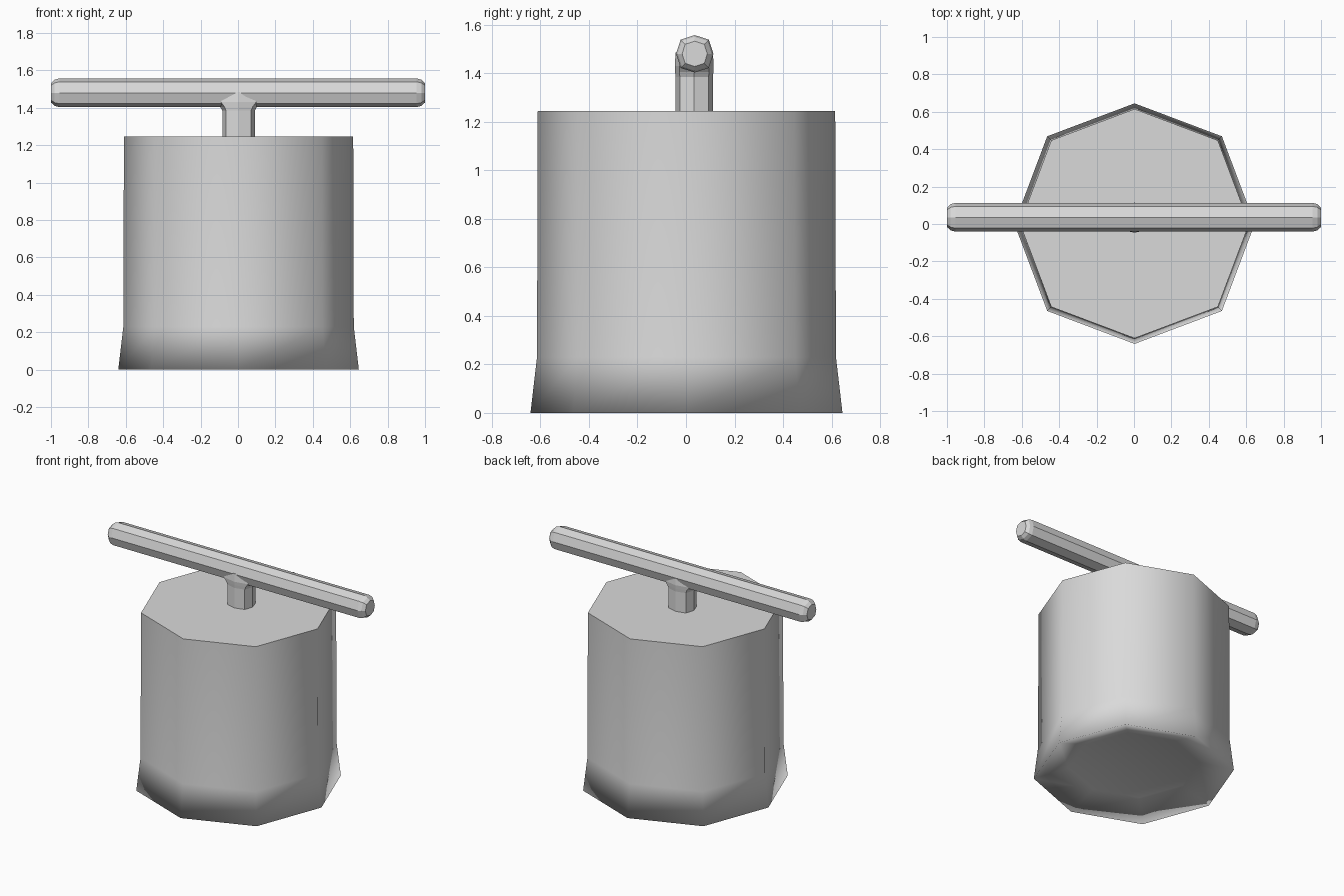
import bpy
from math import cos, sin, tau

cube = bpy.data.objects.get("Cube")
if cube:
    bpy.data.objects.remove(cube, do_unlink=True)

SIDES = 8

# One plain grey for every part
grey = bpy.data.materials.new("light_grey")
grey.use_nodes = True
colour = (0.7, 0.7, 0.7, 1)
grey.diffuse_color = colour
bsdf = next(n for n in grey.node_tree.nodes if n.type == "BSDF_PRINCIPLED")
bsdf.inputs["Base Color"].default_value = colour


def loft(name, rings, place, location, diagonal, smooth=False):
    """Octagonal loft: rings are (height, radius a, radius b);
    diagonal widens every second corner."""
    verts = []
    for h, a, b in rings:
        for i in range(SIDES):
            k = diagonal if i % 2 else 1
            verts.append(place(k * a * cos(tau * i / SIDES), k * b * sin(tau * i / SIDES), h))
    faces = [(r * SIDES + i, r * SIDES + (i + 1) % SIDES,
              (r + 1) * SIDES + (i + 1) % SIDES, (r + 1) * SIDES + i)
             for r in range(len(rings) - 1) for i in range(SIDES)]
    last = (len(rings) - 1) * SIDES
    faces += [tuple(reversed(range(SIDES))), tuple(range(last, last + SIDES))]
    mesh = bpy.data.meshes.new(name)
    mesh.from_pydata(verts, [], faces)
    mesh.materials.append(grey)
    for face in mesh.polygons:
        face.use_smooth = smooth
    obj = bpy.data.objects.new(name, mesh)
    obj.location = location
    bpy.context.collection.objects.link(obj)
    return obj


def upright(a, b, h):
    return (a, b, h)


def sideways(a, b, h):
    return (h, a, b)


# Drum: shallow dished base, flared foot, straight wall, crisp top rim
drum = loft("drum", [(0.07, 0.42, 0.42), (0, 0.643, 0.643), (0.23, 0.616, 0.616),
                     (1.245, 0.613, 0.613)],
            upright, (0.003, 0.002, 0), 1.027, smooth=True)
for edge in drum.data.edges:
    edge.use_edge_sharp = all(drum.data.vertices[v].co.z > 1.2 for v in edge.vertices)

# Stem: short post flaring out where it meets the handle
loft("stem", [(1.2, 0.087, 0.077), (1.385, 0.087, 0.077), (1.405, 0.098, 0.079),
              (1.43, 0.122, 0.08), (1.485, 0.085, 0.077)],
     upright, (0.003, 0.034, 0), 1.09)

# Handle: long crossbar with chamfered ends
half = [(0.955, 0.077), (0.98, 0.07), (1.0, 0.052)]
rings = [(-x, r, r) for x, r in reversed(half)] + [(x, r, r) for x, r in half]
loft("handle", rings, sideways, (0, 0.036, 1.48), 1.07)
